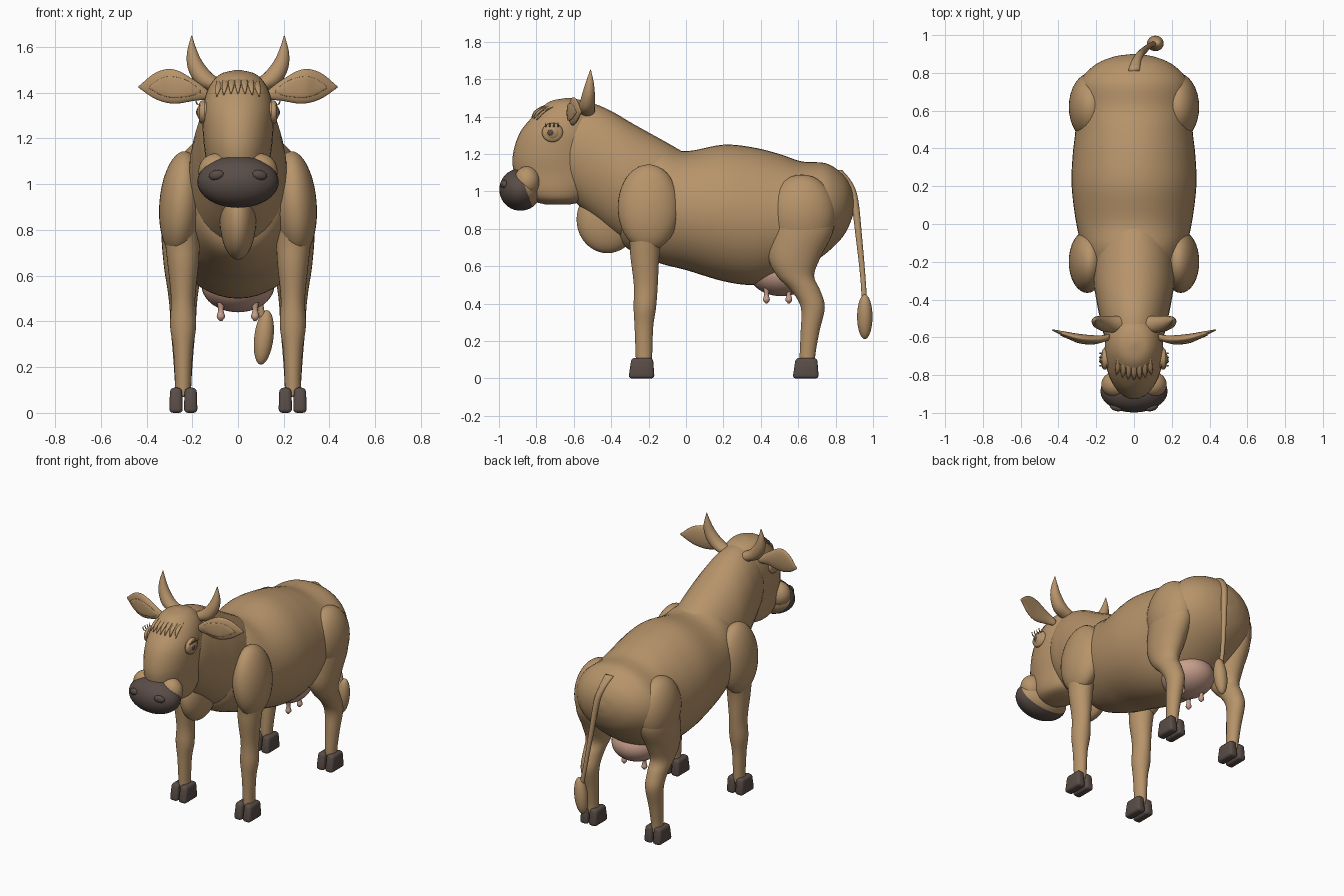
import bpy, bmesh, math
from mathutils import Vector, Matrix, Euler

cube = bpy.data.objects.get("Cube")
if cube:
    bpy.data.objects.remove(cube, do_unlink=True)

X, Y, Z = Vector((1, 0, 0)), Vector((0, 1, 0)), Vector((0, 0, 1))


def material(name, rgb):
    m = bpy.data.materials.new(name)
    m.use_nodes = True
    m.diffuse_color = (*rgb, 1)
    m.node_tree.nodes["Principled BSDF"].inputs["Base Color"].default_value = (*rgb, 1)
    return m


TAN = material("tan_hide", (0.47, 0.295, 0.145))
DARK = material("dark_horn", (0.1, 0.073, 0.062))
PINK = material("udder_pink", (0.57, 0.34, 0.26))


def finish(name, bm, mats, mirror=False, flat_angle=None):
    bmesh.ops.recalc_face_normals(bm, faces=bm.faces)
    for f in bm.faces:
        f.smooth = True
    me = bpy.data.meshes.new(name)
    bm.to_mesh(me)
    bm.free()
    for m in mats:
        me.materials.append(m)
    ob = bpy.data.objects.new(name, me)
    bpy.context.collection.objects.link(ob)
    if mirror:
        ob.modifiers.new("Mirror", "MIRROR").use_mirror_merge = False
    if flat_angle:
        bpy.ops.object.select_all(action="DESELECT")
        ob.select_set(True)
        bpy.context.view_layer.objects.active = ob
        bpy.ops.object.shade_smooth_by_angle(angle=flat_angle)
    return ob


def spline(stations, steps):
    """Catmull-Rom interpolation of station tuples."""
    p = [Vector(s) for s in stations]
    p = [2 * p[0] - p[1]] + p + [2 * p[-1] - p[-2]]
    out = []
    for i in range(1, len(p) - 2):
        a, b, c, d = p[i - 1:i + 3]
        for k in range(steps):
            t = k / steps
            out.append(0.5 * (2 * b + (c - a) * t + (2 * a - 5 * b + 4 * c - d) * t ** 2
                              + (3 * b - a - 3 * c + d) * t ** 3))
    return out + [p[-2]]


def loft(name, stations, u, v, mat=TAN, mirror=False, sides=32, steps=5):
    """Skin ellipses (centre x, y, z, radius along u, radius along v)."""
    bm = bmesh.new()
    rings = []
    for s in spline(stations, steps):
        ru, rv = max(s[3], 0.002), max(s[4], 0.002)
        c = Vector(s[:3])
        angles = [2 * math.pi * i / sides for i in range(sides)]
        rings.append([bm.verts.new(c + u * ru * math.cos(a) + v * rv * math.sin(a))
                      for a in angles])
    for r, q in zip(rings, rings[1:]):
        for i in range(sides):
            j = (i + 1) % sides
            bm.faces.new((r[i], r[j], q[j], q[i]))
    bm.faces.new(rings[0])
    bm.faces.new(rings[-1])
    return finish(name, bm, [mat], mirror)


def ellipsoid(name, loc, radii, mat=TAN, mirror=False, rot=(0, 0, 0), cut=None):
    bm = bmesh.new()
    bmesh.ops.create_uvsphere(bm, u_segments=32, v_segments=20, radius=1)
    bm.transform(Matrix.LocRotScale(Vector(loc), Euler(rot), Vector(radii)))
    mats = [mat]
    if cut:  # second colour in front of a cutting plane
        co, no, other = cut
        bmesh.ops.bisect_plane(bm, geom=bm.verts[:] + bm.edges[:] + bm.faces[:],
                               plane_co=co, plane_no=no)
        for f in bm.faces:
            f.material_index = int((f.calc_center_median() - co).dot(no) > 0)
        mats.append(other)
    return finish(name, bm, mats, mirror)


def along_y(rows):
    """Rows of y, top, bottom, half width."""
    return [(0, y, (t + b) / 2, w, (t - b) / 2) for y, t, b, w in rows]


# Trunk, neck and dewlap
loft("body", along_y([
    (-.38, 1.12, .82, .06), (-.32, 1.19, .7, .19), (-.15, 1.24, .62, .265),
    (0, 1.215, .58, .305), (.2, 1.25, .52, .33), (.36, 1.235, .5, .325),
    (.5, 1.2, .53, .31), (.62, 1.16, .58, .31), (.75, 1.15, .67, .29),
    (.84, 1.09, .76, .21), (.885, 1.02, .85, .11), (.9, .95, .92, .01)]), X, Z, sides=48)
loft("neck", along_y([
    (-.7, 1.4, 1.05, .1), (-.6, 1.47, .95, .155), (-.5, 1.47, .86, .18),
    (-.4, 1.43, .78, .2), (-.28, 1.36, .72, .215), (-.1, 1.26, .72, .2),
    (.02, 1.19, .8, .14)]), X, Z)
ellipsoid("dewlap", (0, -.42, .85), (.08, .165, .18))

# Head, built from the crown down: z, front, back, half width
loft("head", [(0, (f + b) / 2, z, w, (b - f) / 2) for z, f, b, w in [
    (1.5, -.64, -.62, .01), (1.48, -.73, -.54, .08), (1.42, -.8, -.48, .13),
    (1.32, -.885, -.45, .155), (1.2, -.925, -.45, .152), (1.1, -.92, -.45, .14),
    (1, -.88, -.5, .13), (.95, -.82, -.55, .1), (.93, -.75, -.62, .02)]], X, Y)
ellipsoid("muzzle", (0, -.885, 1.01), (.178, .113, .113),
          cut=(Vector((0, -.855, 1.01)), Vector((0, -.94, -.35)), DARK))
ellipsoid("lip", (.095, -.85, 1.055), (.078, .07, .08), mirror=True)
ellipsoid("nostril", (.095, -.972, 1.04), (.034, .018, .022), DARK, True, (0, .2, .3))

# Eyes with lids and lashes
ellipsoid("eye", (.146, -.715, 1.315), (.034, .048, .045), mirror=True)
ellipsoid("pupil", (.173, -.722, 1.315), (.01, .018, .018), DARK, True)
loft("eyelid", [(.145, -.713, 1.315, .057, .052), (.162, -.715, 1.315, .054, .049),
                (.17, -.716, 1.315, .043, .039)], Y, Z, mirror=True)
for i in range(4):
    y = -.75 + .022 * i
    loft("eyelash", [(.165, y, 1.345, .005, .005), (.18, y, 1.352, .004, .004),
                     (.184, y, 1.37, .001, .001)], X, Y, mirror=True, sides=8, steps=2)

# Forelock tufts
for i in range(-3, 4):
    x = .026 * i
    back, drop = 4.7 * x * x, 2 * x * x
    loft("forelock", [(x, -.69 + back, 1.48 - drop, .004, .006),
                      (x * 1.05, -.755 + back, 1.458 - drop, .013, .011),
                      (x * 1.12, -.8 + back, 1.43 - drop, .012, .011),
                      (x * 1.2, -.825 + back, 1.395 - drop, .002, .003)],
         X, Y, sides=12)

# Horns and ears
loft("horn", [(.07, -.53, 1.42, .042, .04), (.14, -.53, 1.455, .043, .042),
              (.185, -.522, 1.515, .035, .036), (.203, -.515, 1.58, .022, .024),
              (.203, -.51, 1.65, .002, .002)],
     Y, Vector((.87, 0, -.5)), mirror=True, sides=20)
loft("ear", [(.13, -.6, 1.39, .016, .02), (.19, -.61, 1.41, .02, .045),
             (.28, -.605, 1.427, .022, .075), (.36, -.585, 1.43, .015, .058),
             (.435, -.56, 1.425, .003, .003)], Y, Z, mirror=True)
loft("inner_ear", [(.165, -.622, 1.405, .005, .008), (.22, -.632, 1.418, .006, .035),
                   (.29, -.626, 1.425, .006, .046), (.34, -.606, 1.426, .006, .035),
                   (.39, -.588, 1.423, .003, .003)], Y, Z, mirror=True)

# Shoulders, thighs and legs
ellipsoid("shoulder", (.248, -.2, .915), (.096, .165, .23), mirror=True, rot=(0, -.08, 0))
ellipsoid("thigh", (.228, .62, .88), (.117, .18, .21), mirror=True)
loft("front_leg", [(.247, -.2, .85, .08, .12), (.243, -.215, .74, .075, .088),
                   (.24, -.22, .65, .068, .077), (.24, -.215, .5, .053, .064),
                   (.24, -.22, .38, .057, .06), (.24, -.225, .28, .043, .05),
                   (.24, -.225, .15, .036, .045), (.24, -.225, .07, .036, .042)],
     X, Y, mirror=True)
loft("hind_leg", [(.22, .62, .95, .1, .15), (.23, .62, .8, .105, .17),
                  (.235, .58, .65, .09, .14), (.24, .585, .55, .07, .1),
                  (.24, .64, .47, .06, .078), (.24, .678, .38, .055, .064),
                  (.24, .663, .25, .044, .05), (.24, .65, .13, .036, .042),
                  (.24, .65, .07, .036, .04)], X, Y, mirror=True)


def hoof(name, x, y):
    bm = bmesh.new()
    bmesh.ops.create_cube(bm, size=1)
    for v in bm.verts:
        top = v.co.z > 0
        v.co = Vector((x + v.co.x * (.052 if top else .06),
                       y + v.co.y * (.115 if top else .14) + (.004 if top else 0),
                       .11 if top else 0))
    bmesh.ops.bevel(bm, geom=bm.edges[:], offset=.018, segments=3, profile=.5, affect="EDGES")
    finish(name, bm, [DARK], True, math.radians(50))


for x in (.207, .271):
    hoof("front_hoof", x, -.238)
    hoof("hind_hoof", x, .64)

# Udder and teats
ellipsoid("udder", (0, .51, .56), (.16, .17, .12), PINK)
for y in (.43, .55):
    loft("teat", [(.075, y, .49, .018, .018), (.075, y, .45, .012, .012),
                  (.075, y, .42, .018, .018), (.075, y, .402, .006, .006)],
         X, Y, PINK, True, 16)

# Tail and tuft
loft("tail", [(0, .815, 1.115, .03, .02), (.015, .865, 1.05, .024, .022),
              (.035, .9, .96, .02, .02), (.06, .925, .75, .016, .017),
              (.085, .945, .55, .013, .014), (.11, .955, .4, .014, .014)],
     X, Y, sides=16)
ellipsoid("tail_tuft", (.113, .956, .33), (.042, .041, .12), rot=(0, .12, 0))
